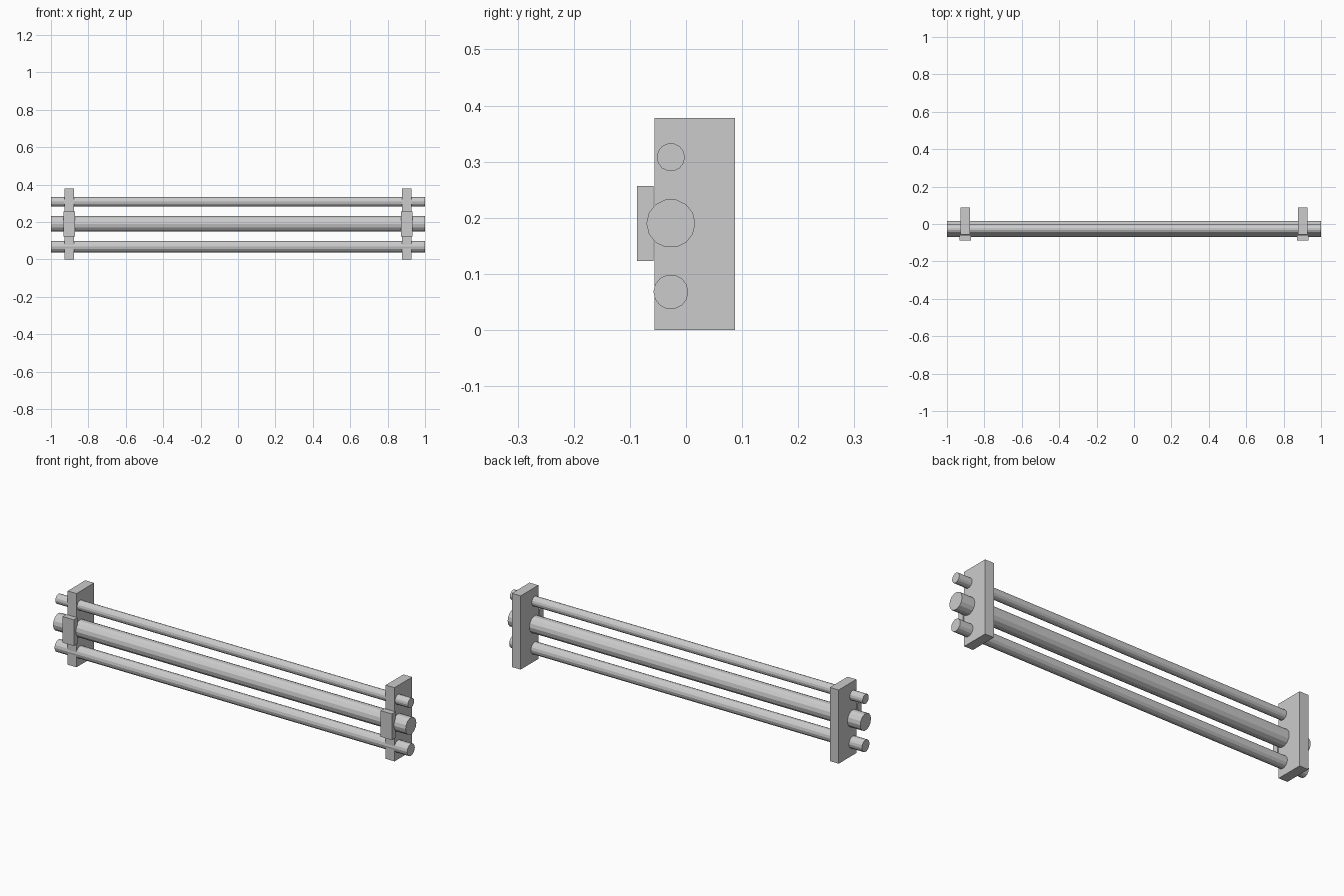
import bpy, math

if "Cube" in bpy.data.objects:
    bpy.data.objects.remove(bpy.data.objects["Cube"])

def box(name, x, y0, y1, z0, z1, width):
    bpy.ops.mesh.primitive_cube_add(size=1, location=(x, (y0 + y1) / 2, (z0 + z1) / 2))
    o = bpy.context.object
    o.name = name
    o.scale = (width, y1 - y0, z1 - z0)
    bpy.ops.object.transform_apply(location=False, rotation=False, scale=True)

def pipe(name, z, radius, sides):
    bpy.ops.mesh.primitive_cylinder_add(vertices=sides, radius=radius, depth=2,
                                        location=(0, -0.027, z),
                                        rotation=(0, math.pi / 2, 0))
    bpy.context.object.name = name

# three horizontal pipes
pipe("top_pipe", 0.308, 0.025, 14)
pipe("middle_pipe", 0.19, 0.0435, 14)
pipe("bottom_pipe", 0.068, 0.031, 14)

# bracket plate and front clamp pad at each end
for side, s in (("left", -1), ("right", 1)):
    box(side + "_bracket", s * 0.902, -0.056, 0.087, 0, 0.378, 0.05)
    box(side + "_clamp_pad", s * 0.902, -0.087, -0.058, 0.123, 0.257, 0.063)
